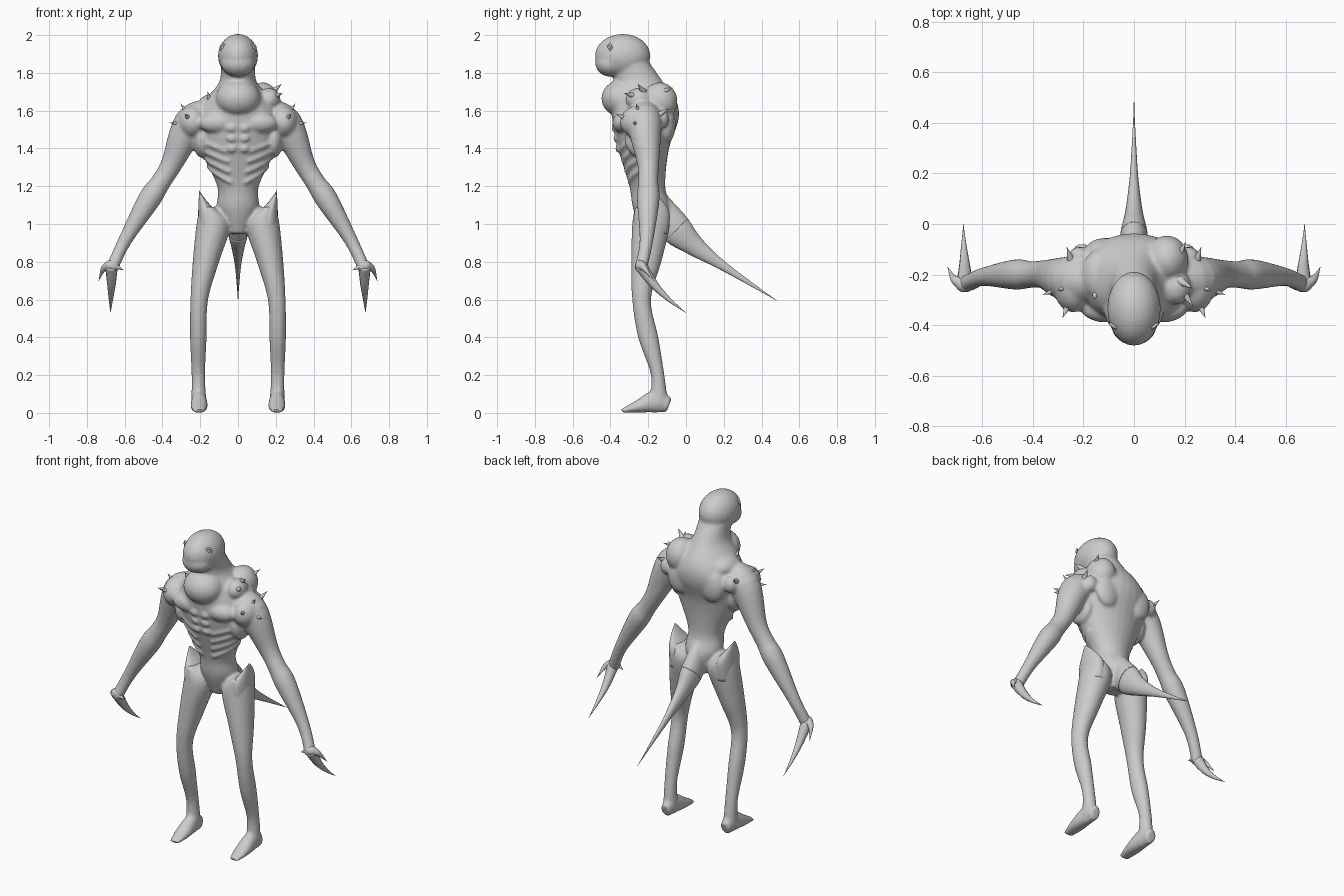
import bpy, bmesh, math
from mathutils import Vector, Matrix

if "Cube" in bpy.data.objects:
    bpy.data.objects.remove(bpy.data.objects["Cube"])

SIDEWAYS, DEPTHWAYS, UPWARDS = Vector((1, 0, 0)), Vector((0, 1, 0)), Vector((0, 0, 1))

skin = bpy.data.materials.new("pale_grey_skin")
skin.use_nodes = True
skin.diffuse_color = (.6, .6, .6, 1)
skin.node_tree.nodes["Principled BSDF"].inputs["Base Color"].default_value = skin.diffuse_color


def spline(rows, steps=5):
    """Smooth curve through rows of numbers."""
    curve = []
    last = len(rows) - 1
    for i in range(last):
        before, start, end, after = (rows[min(max(i + k, 0), last)] for k in (-1, 0, 1, 2))
        for step in range(steps):
            t = step / steps
            curve.append([b + t / 2 * (c - a + t * (2 * a - 5 * b + 4 * c - d + t * (3 * (b - c) + d - a)))
                          for a, b, c, d in zip(before, start, end, after)])
    return curve + [list(rows[-1])]


def loft(bm, rows, across=None, sides=20):
    """Closed tube through rows (x, y, z, width, depth); rings lie flat unless across is given."""
    rows = spline(rows)
    points = [Vector(row[:3]) for row in rows]
    rings = []
    for i, (point, row) in enumerate(zip(points, rows)):
        u, v = SIDEWAYS, DEPTHWAYS
        if across:
            along = (points[min(i + 1, len(points) - 1)] - points[max(i - 1, 0)]).normalized()
            u = (across - along * across.dot(along)).normalized()
            v = along.cross(u)
        width, depth = (max(radius, .001) for radius in row[3:])
        angles = [math.tau * k / sides for k in range(sides)]
        rings.append([bm.verts.new(point + u * width * math.cos(angle) + v * depth * math.sin(angle))
                      for angle in angles])
    faces = [bm.faces.new(rings[0]), bm.faces.new(rings[-1])]
    for low, high in zip(rings, rings[1:]):
        for k in range(sides):
            faces.append(bm.faces.new((low[k - 1], low[k], high[k], high[k - 1])))
    bmesh.ops.recalc_face_normals(bm, faces=faces)


def horn(bm, points, radius, across):
    """Curved point that tapers evenly to nothing."""
    last = len(points) - 1
    loft(bm, [(*point, radius * (1 - i / last), radius * (1 - i / last))
              for i, point in enumerate(points)], across, 12)


def ball(bm, position, size):
    matrix = Matrix.Translation(position) @ Matrix.Diagonal((*size, 1))
    bmesh.ops.create_uvsphere(bm, u_segments=24, v_segments=16, radius=1, matrix=matrix)


def finish(bm, name, fuse=False):
    mesh = bpy.data.meshes.new(name)
    bm.to_mesh(mesh)
    bm.free()
    part = bpy.data.objects.new(name, mesh)
    bpy.context.collection.objects.link(part)
    mesh.materials.append(skin)
    mesh.shade_smooth()
    if fuse:
        remesh = part.modifiers.new("fuse", 'REMESH')
        remesh.mode, remesh.voxel_size, remesh.use_smooth_shade = 'VOXEL', .009, True
        soften = part.modifiers.new("soften", 'SMOOTH')
        soften.factor, soften.iterations = .5, 5


def thorn(name, base, centre):
    """Small thorn pointing away from the centre of its muscle."""
    base = Vector(base)
    outward = (base - Vector(centre)).normalized()
    bm = bmesh.new()
    horn(bm, [base - outward * .02, base + outward * .02, base + outward * .06], .022, UPWARDS)
    finish(bm, name)


# Torso and neck profile: height, front, back, half width
TORSO = [(.95, -.23, -.1, .05), (1.08, -.28, -.08, .11), (1.2, -.3, -.11, .11),
         (1.4, -.36, -.09, .2), (1.55, -.39, -.04, .23), (1.65, -.39, -.05, .18),
         (1.75, -.38, -.12, .1), (1.85, -.4, -.19, .09)]


def on_torso(height, angle):
    """Point on the torso skin; angle zero is the front middle."""
    for (low, *below), (high, *above) in zip(TORSO, TORSO[1:]):
        if low <= height <= high:
            share = (height - low) / (high - low)
            front, back, width = (a + (b - a) * share for a, b in zip(below, above))
            y = (front + back) / 2 - (back - front) / 2 * math.cos(angle)
            return Vector((width * math.sin(angle), y, height))


body = bmesh.new()
loft(body, [(0, (front + back) / 2, z, width, (back - front) / 2)
            for z, front, back, width in TORSO], sides=28)

# Skull, jaw, throat swelling, and the lopsided hump behind the left shoulder
ball(body, (0, -.335, 1.89), (.106, .147, .116))
ball(body, (0, -.4, 1.85), (.09, .08, .07))
ball(body, (0, -.335, 1.665), (.12, .113, .1))
ball(body, (.13, -.14, 1.65), (.085, .095, .1))
ball(body, (.165, -.25, 1.66), (.06, .07, .06))
ball(body, (-.13, -.2, 1.63), (.08, .1, .06))

# Tail: depth, height, radius
TAIL = [(-.16, 1.1, .08), (-.05, .97, .085), (.05, .88, .053), (.2, .775, .024), (.48, .595, 0)]
tail_rows = [(0, y, z, radius * .65, radius) for y, z, radius in TAIL]
loft(body, tail_rows[:-1], SIDEWAYS)
tail_spike = bmesh.new()
loft(tail_spike, tail_rows[1:], SIDEWAYS)
finish(tail_spike, "tail_spike")

# Limbs: leg has x, y, z, width, depth; foot has y, height, width; arm has x, y, z, radius
LEG = [(.16, -.19, 1.09, .04, .08), (.13, -.185, 1, .09, .1), (.17, -.21, .8, .07, .08),
       (.205, -.235, .6, .047, .05), (.21, -.2, .4, .044, .054), (.21, -.15, .2, .036, .036),
       (.207, -.145, .05, .04, .05)]
FOOT = [(-.09, .04, .03), (-.16, .06, .04), (-.25, .035, .045), (-.34, .01, .03)]
ARM = [(.14, -.22, 1.58, .08), (.25, -.22, 1.53, .092), (.35, -.2, 1.32, .058), (.41, -.2, 1.22, .053),
       (.47, -.2, 1.13, .06), (.6, -.21, .91, .036), (.67, -.24, .76, .033)]

for s, side in ((1, "left"), (-1, "right")):
    loft(body, [(s * x, *rest) for x, *rest in LEG])
    loft(body, [(s * .206, y, height, width, height) for y, height, width in FOOT], SIDEWAYS)
    loft(body, [(s * x, y, z, radius, radius) for x, y, z, radius in ARM], DEPTHWAYS)

    # Shoulder, chest, shoulder blade and flank muscles
    ball(body, (s * .24, -.24, 1.54), (.08, .11, .09))
    ball(body, (s * .215, -.13, 1.555), (.045, .04, .05))
    ball(body, (s * .11, -.335, 1.535), (.1, .055, .055))
    ball(body, (s * .11, -.1, 1.53), (.08, .045, .1))
    ball(body, (s * .19, -.235, 1.45), (.05, .09, .1))

    # Stomach lumps, and ribs sweeping from the flank down to the middle
    for row in range(3):
        x, y, z = on_torso(1.4 + row * .055, .16)
        ball(body, (s * x, y, z), (.027, .016, .022))
    for row in range(4):
        rib = [on_torso(1.22 + .055 * row + .03 * k, .3 + .45 * k) for k in range(4)]
        loft(body, [(s * x, y, z, .012, .012) for x, y, z in rib], UPWARDS, 8)

    # Eye with a raised rim
    centre, outward = Vector((s * .08, -.405, 1.935)), Vector((s * .6, -.8, 0))
    sideways = outward.cross(UPWARDS)
    turns = [math.tau * k / 8 for k in range(9)]
    rim = [centre + (sideways * math.cos(turn) + UPWARDS * math.sin(turn)) * .015 for turn in turns]
    eye = bmesh.new()
    loft(eye, [(*point, .006, .006) for point in rim], outward, 8)
    ball(eye, centre, (.01, .01, .01))
    finish(eye, side + "_eye")

    # Hand with a long claw, an outer thumb and an inner nub
    hand = bmesh.new()
    palm = Vector((s * .67, -.24, .78))
    ball(hand, palm, (.036, .03, .03))
    horn(hand, [palm, (s * .67, -.17, .68), (s * .673, -.09, .6), (s * .675, 0, .53)], .034, SIDEWAYS)
    horn(hand, [palm, (s * .71, -.22, .765), (s * .737, -.17, .7)], .032, DEPTHWAYS)
    horn(hand, [palm, (s * .64, -.25, .772), (s * .607, -.245, .755)], .024, DEPTHWAYS)
    finish(hand, side + "_claw_hand")

    # Hip blade rising out of the thigh
    blade = bmesh.new()
    loft(blade, [(s * .155, -.185, .95, .06, .09), (s * .165, -.18, 1.06, .046, .093),
                 (s * .19, -.18, 1.13, .018, .05), (s * .206, -.185, 1.178, 0, .005)])
    finish(blade, side + "_hip_blade")

    # Shoulder thorns
    shoulder = (s * .22, -.23, 1.52)
    thorn(side + "_outer_thorn", (s * .305, -.26, 1.53), shoulder)
    thorn(side + "_upper_thorn", (s * .27, -.25, 1.59), shoulder)
    thorn(side + "_front_thorn", (s * .26, -.32, 1.56), shoulder)
    thorn(side + "_back_thorn", (s * .25, -.14, 1.58), shoulder)
    thorn(side + "_neck_thorn", (s * .15, -.27, 1.65), (s * .14, -.24, 1.6))
finish(body, "body", fuse=True)

# Extra thorns on the hump
hump = (.14, -.2, 1.66)
thorn("hump_long_thorn", (.19, -.23, 1.705), hump)
thorn("hump_front_thorn", (.2, -.28, 1.68), hump)
thorn("hump_back_thorn", (.18, -.12, 1.7), hump)
